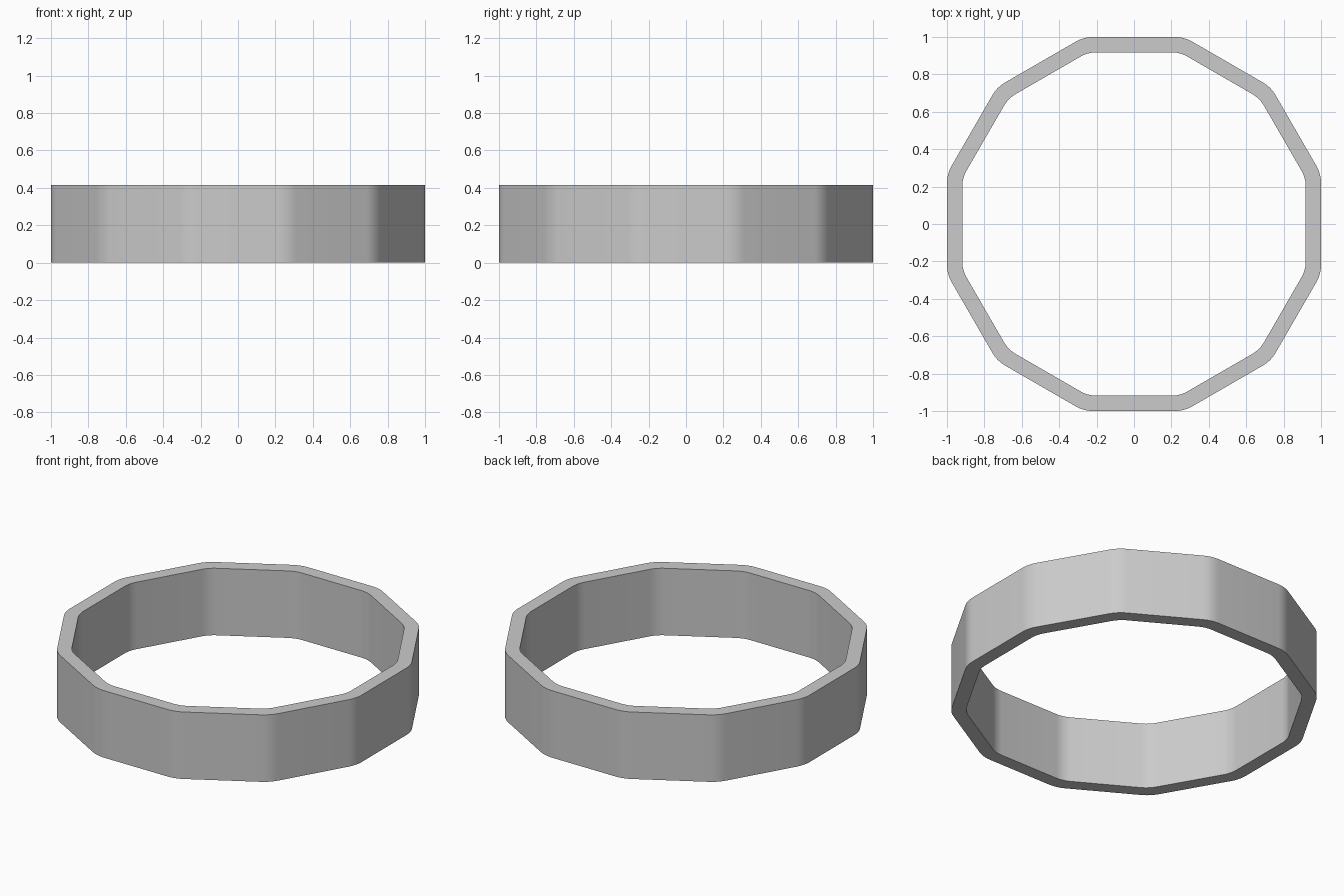
import bpy, bmesh, math

if "Cube" in bpy.data.objects:
    bpy.data.objects.remove(bpy.data.objects["Cube"])

SIDES, HEIGHT = 12, 0.415
STEP = 2 * math.pi / SIDES


def rounded_polygon(apothem, radius, segs=6):
    """Twelve-sided outline with softly rounded corners."""
    centre = (apothem - radius) / math.cos(STEP / 2)
    pts = []
    for k in range(SIDES):
        a = (k + 0.5) * STEP
        for i in range(segs + 1):
            t = a - STEP / 2 + STEP * i / segs
            pts.append((centre * math.cos(a) + radius * math.cos(t),
                        centre * math.sin(a) + radius * math.sin(t)))
    return pts


# Ring band: outer and inner walls joined by flat rims
bm = bmesh.new()
outer = rounded_polygon(1.0, 0.19)
inner = rounded_polygon(0.918, 0.17)
loops = [[bm.verts.new((x, y, z)) for x, y in outline]
         for outline, z in ((outer, 0), (outer, HEIGHT), (inner, HEIGHT), (inner, 0))]
n = len(outer)
for a, b in zip(loops, loops[1:] + loops[:1]):
    for i in range(n):
        j = (i + 1) % n
        bm.faces.new((a[i], a[j], b[j], b[i]))
bmesh.ops.recalc_face_normals(bm, faces=bm.faces)

mesh = bpy.data.meshes.new("ring_band")
bm.to_mesh(mesh)
bm.free()
ring = bpy.data.objects.new("ring_band", mesh)
bpy.context.collection.objects.link(ring)

# Smooth corners, sharp rims
bpy.context.view_layer.objects.active = ring
ring.select_set(True)
bpy.ops.object.shade_smooth_by_angle(angle=math.radians(30))
